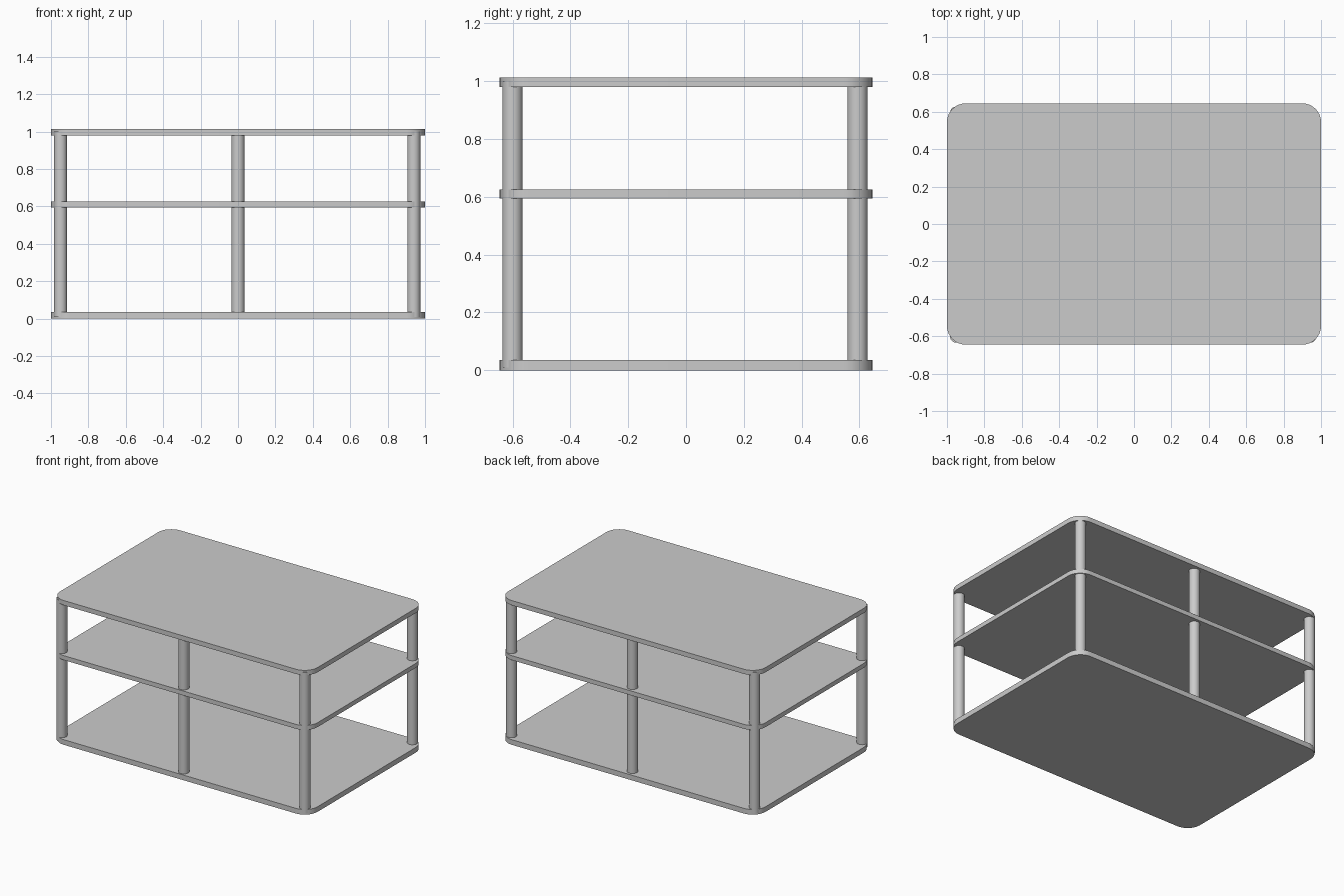
import bpy, bmesh
from math import radians

if "Cube" in bpy.data.objects:
    bpy.data.objects.remove(bpy.data.objects["Cube"], do_unlink=True)

grey = bpy.data.materials.new("light grey")
grey.use_nodes = True
grey.diffuse_color = (0.6, 0.6, 0.6, 1)
grey.node_tree.nodes["Principled BSDF"].inputs["Base Color"].default_value = (0.6, 0.6, 0.6, 1)


def finish(name, bm):
    """Turn a bmesh into a grey object, smooth except at its sharp edges."""
    bmesh.ops.recalc_face_normals(bm, faces=bm.faces)
    mesh = bpy.data.meshes.new(name)
    bm.to_mesh(mesh)
    bm.free()
    mesh.materials.append(grey)
    obj = bpy.data.objects.new(name, mesh)
    bpy.context.collection.objects.link(obj)
    bpy.ops.object.select_all(action="DESELECT")
    obj.select_set(True)
    bpy.context.view_layer.objects.active = obj
    bpy.ops.object.shade_smooth_by_angle(angle=radians(35))
    return obj


def board(name, bottom, top):
    """Flat board with rounded vertical corners."""
    bm = bmesh.new()
    bmesh.ops.create_cube(bm, size=1)
    bmesh.ops.scale(bm, verts=bm.verts, vec=(2, 1.29, top - bottom))
    bmesh.ops.translate(bm, verts=bm.verts, vec=(0, 0, (top + bottom) / 2))
    corners = [e for e in bm.edges if abs(e.verts[0].co.z - e.verts[1].co.z) > 0.001]
    bmesh.ops.bevel(bm, geom=corners, offset=0.1, offset_type="OFFSET",
                    segments=8, profile=0.5, affect="EDGES")
    return finish(name, bm)


def post(name, x, y, bottom=0.01, top=1.0):
    """Round upright running through all the boards."""
    bm = bmesh.new()
    bmesh.ops.create_cone(bm, cap_ends=True, segments=32, radius1=0.035,
                          radius2=0.035, depth=top - bottom)
    bmesh.ops.translate(bm, verts=bm.verts, vec=(x, y, (top + bottom) / 2))
    return finish(name, bm)


# Three boards
board("base_board", 0, 0.036)
board("middle_shelf", 0.595, 0.626)
board("top_board", 0.98, 1.013)

# Six uprights, three along the front and three along the back
for row, y in (("front", -0.6), ("back", 0.593)):
    for side, x in (("right", -0.949), ("middle", 0), ("left", 0.94)):
        post(f"{row}_{side}_post", x, y)
